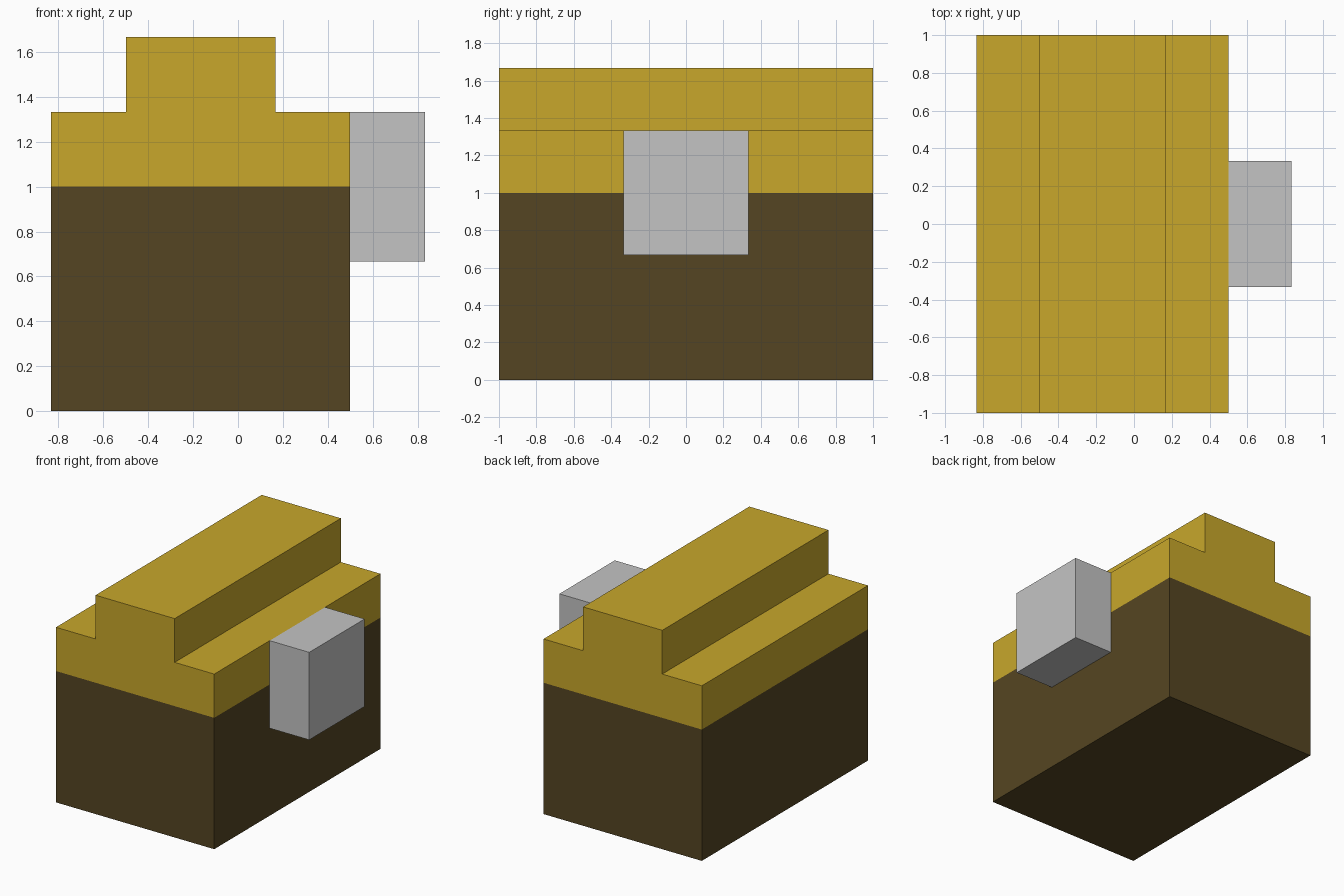
import bpy, bmesh

if "Cube" in bpy.data.objects:
    bpy.data.objects.remove(bpy.data.objects["Cube"])

U = 1 / 3  # block unit of the model


def material(name, rgb):
    m = bpy.data.materials.new(name)
    m.diffuse_color = (*rgb, 1)
    m.use_nodes = True
    m.node_tree.nodes["Principled BSDF"].inputs["Base Color"].default_value = m.diffuse_color
    return m


brown = material("dark brown", (0.091, 0.060, 0.016))
gold = material("gold", (0.578, 0.386, 0.024))
grey = material("light grey", (0.552, 0.552, 0.552))


def finish(bm, name, mats):
    bmesh.ops.recalc_face_normals(bm, faces=bm.faces)
    me = bpy.data.meshes.new(name)
    bm.to_mesh(me)
    bm.free()
    for m in mats:
        me.materials.append(m)
    ob = bpy.data.objects.new(name, me)
    bpy.context.collection.objects.link(ob)
    return ob


def extrude_profile(points, y0, y1):
    """Extrude an x/z outline (in block units) along y."""
    bm = bmesh.new()
    face = bm.faces.new([bm.verts.new((x * U, y0 * U, z * U)) for x, z in points])
    new = bmesh.ops.extrude_face_region(bm, geom=[face])["geom"]
    verts = [g for g in new if isinstance(g, bmesh.types.BMVert)]
    bmesh.ops.translate(bm, verts=verts, vec=(0, (y1 - y0) * U, 0))
    return bm


# Chest: stepped outline, cut where the brown box meets the gold lid
outline = [(-2.5, 0), (1.5, 0), (1.5, 4), (0.5, 4), (0.5, 5),
           (-1.5, 5), (-1.5, 4), (-2.5, 4)]
bm = extrude_profile(outline, -3, 3)
bmesh.ops.recalc_face_normals(bm, faces=bm.faces)
bmesh.ops.bisect_plane(bm, geom=bm.verts[:] + bm.edges[:] + bm.faces[:],
                       plane_co=(0, 0, 3 * U), plane_no=(0, 0, 1))
for f in bm.faces:
    f.material_index = 1 if f.calc_center_median().z > 3 * U else 0
finish(bm, "chest", [brown, gold])

# Latch: grey block on the right side, open where it touches the chest
bm = extrude_profile([(1.5, 2), (2.5, 2), (2.5, 4), (1.5, 4)], -1, 1)
bmesh.ops.recalc_face_normals(bm, faces=bm.faces)
back = [f for f in bm.faces if f.calc_center_median().x < 1.51 * U]
bmesh.ops.delete(bm, geom=back, context="FACES_ONLY")
finish(bm, "latch", [grey])
